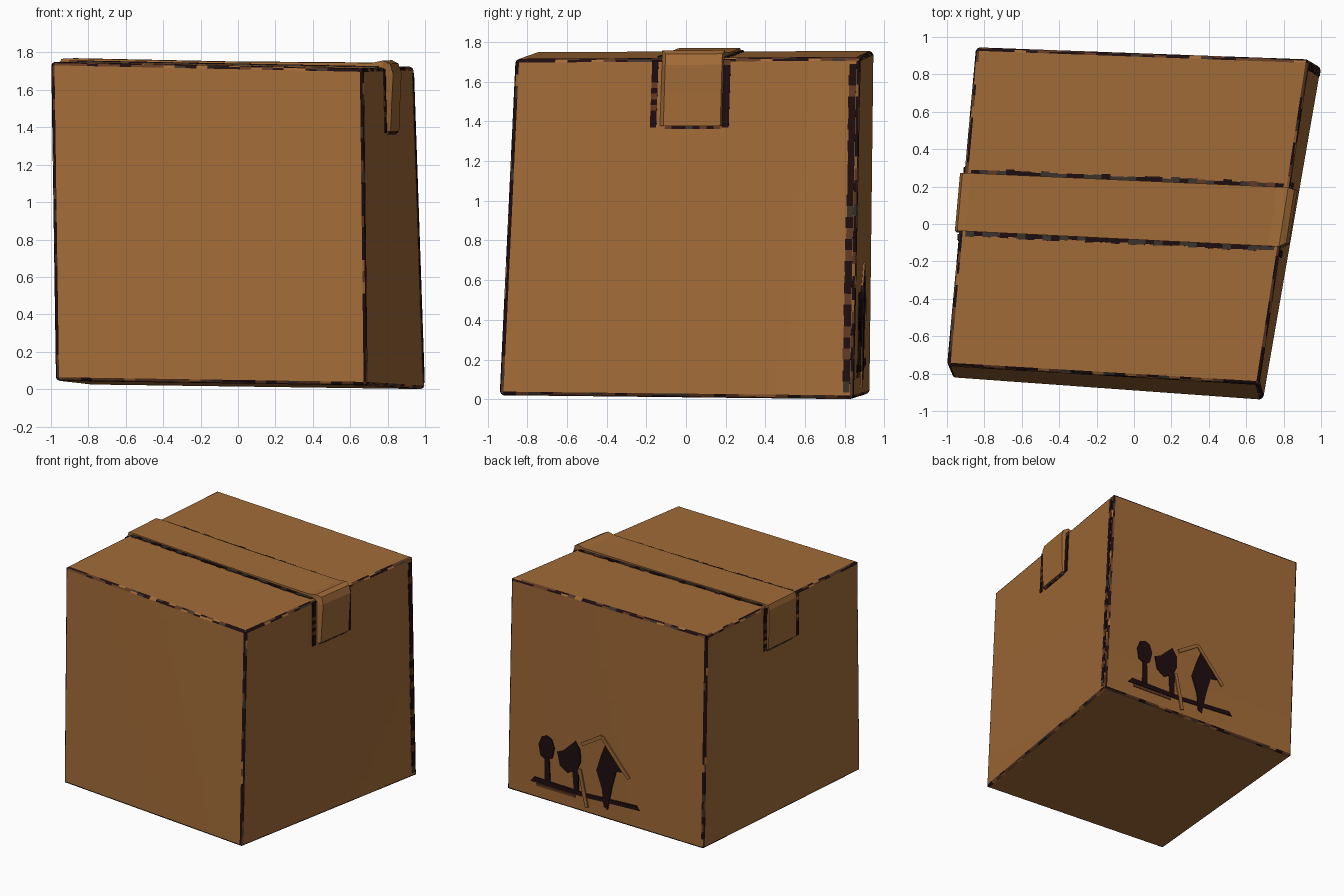
import bpy, bmesh, random
from mathutils import Vector

if "Cube" in bpy.data.objects:
    bpy.data.objects.remove(bpy.data.objects["Cube"])

random.seed(7)

# Colours
def mat(name, rgb):
    m = bpy.data.materials.new(name)
    m.diffuse_color = (*rgb, 1)
    m.use_nodes = True
    m.node_tree.nodes["Principled BSDF"].inputs["Base Color"].default_value = m.diffuse_color
    return m

MATS = [mat("cardboard_brown", (0.36, 0.147, 0.039)),
        mat("ink_black", (0.013, 0.004, 0.005)),
        mat("worn_red_brown", (0.12, 0.042, 0.018)),
        mat("worn_grey_brown", (0.045, 0.033, 0.024))]
BROWN, INK, RED, GREY = range(4)

# Eight corners of the crooked box, keyed by (right?, back?, top?)
C = {(0, 0, 0): (-0.975, -0.82, 0.045), (1, 0, 0): (0.69, -0.94, 0.02),
     (1, 1, 0): (1.0, 0.845, 0.0), (0, 1, 0): (-0.80, 0.925, 0.025),
     (0, 0, 1): (-1.0, -0.76, 1.75), (1, 0, 1): (0.67, -0.86, 1.715),
     (1, 1, 1): (0.94, 0.88, 1.725), (0, 1, 1): (-0.845, 0.945, 1.755)}

def box_point(u, v, w):
    """Map unit-cube coordinates onto the crooked box."""
    p = Vector()
    for (i, j, k), c in C.items():
        p += Vector(c) * ((u if i else 1 - u) * (v if j else 1 - v) * (w if k else 1 - w))
    return p

def finish(bm, name):
    bmesh.ops.remove_doubles(bm, verts=bm.verts, dist=1e-5)
    bmesh.ops.recalc_face_normals(bm, faces=bm.faces)
    me = bpy.data.meshes.new(name)
    bm.to_mesh(me)
    bm.free()
    for m in MATS:
        me.materials.append(m)
    ob = bpy.data.objects.new(name, me)
    bpy.context.collection.objects.link(ob)
    return ob

def add_plate(bm, pts, axis, out, colour):
    """Thin slab: polygon pts in unit-cube space, raised along one axis."""
    low = [bm.verts.new(box_point(*p)) for p in pts]
    high = [bm.verts.new(box_point(*[c + (out if a == axis else 0) for a, c in enumerate(p)]))
            for p in pts]
    n = len(pts)
    faces = [bm.faces.new(low[::-1]), bm.faces.new(high)]
    faces += [bm.faces.new((low[i], low[(i + 1) % n], high[(i + 1) % n], high[i])) for i in range(n)]
    for f in faces:
        f.material_index = colour

def wear(chances):
    """Pick a wear colour from (ink, red, grey) chances, else plain cardboard."""
    r = random.random()
    for c, chance in zip((INK, RED, GREY), chances):
        if r < chance:
            return c
        r -= chance
    return BROWN

# Box body: gridded cube with narrow, worn, chamfered edge rows
EDGE = 0.011
N = 28
T = [0] + [EDGE + (1 - 2 * EDGE) * i / N for i in range(N + 1)] + [1]
WEAR = {0: (0.5, 0.3, 0.08), 1: (0.4, 0.3, 0.15), 2: (0.72, 0.12, 0.08)}

def chamfered(p):
    ends = [c in (0, 1) for c in p]
    if sum(ends) >= 2:
        p = [abs(c - 0.004) if e else c for c, e in zip(p, ends)]
    return box_point(*p)

bm = bmesh.new()
worn = {}
for axis in range(3):
    a, b = [k for k in range(3) if k != axis]
    for side in (0, 1):
        def at(s, t):
            p = [0, 0, 0]
            p[axis], p[a], p[b] = side, s, t
            return bm.verts.new(chamfered(p))
        last = len(T) - 2
        for i in range(last + 1):
            for j in range(last + 1):
                f = bm.faces.new((at(T[i], T[j]), at(T[i + 1], T[j]),
                                  at(T[i + 1], T[j + 1]), at(T[i], T[j + 1])))
                along = b if i in (0, last) else a if j in (0, last) else None
                if along is not None:
                    chances = WEAR[along]
                    low_edge = (axis == 2 and side == 0) or (b == 2 and j == 0)
                    if low_edge and along != 2:
                        chances = (0.2, 0.6, 0.1)
                    f.material_index = wear(chances)
finish(bm, "cardboard_box")

# Packing tape: folded strip over the top and down both sides
outer = [(-0.012, 0.80), (-0.014, 0.985), (-0.006, 1.008), (0.02, 1.010), (0.5, 1.009),
         (0.96, 1.014), (0.995, 1.022), (1.015, 1.012), (1.024, 0.98), (1.018, 0.90), (1.012, 0.80)]
inner = [(min(max(u, 0.003), 0.997), min(w, 0.997)) for u, w in outer]
V0, V1 = 0.424, 0.606
bm = bmesh.new()
for i in range(len(outer) - 1):
    ring = [outer[i], outer[i + 1], inner[i + 1], inner[i]]
    ends = []
    for v, pinch in ((V0, 0.012), (V1, -0.006)):
        ends.append([bm.verts.new(box_point(u, v + (pinch if u > 1.001 else 0), w)) for u, w in ring])
    A, B = ends
    bm.faces.new((A[0], A[1], B[1], B[0]))
    for E in (A, B):
        bm.faces.new((E[0], E[1], E[2], E[3]))
    if i in (0, len(outer) - 2):
        k = (0, 3) if i == 0 else (1, 2)
        bm.faces.new((A[k[0]], A[k[1]], B[k[1]], B[k[0]]))
finish(bm, "packing_tape")

# Dark worn lines beside the tape, on top and on both hanging ends
bm = bmesh.new()
STEPS = 36
for i in range(STEPS):
    u0, u1 = 0.02 + 0.96 * i / STEPS, 0.02 + 0.96 * (i + 1) / STEPS
    for v, d in ((V0, -1), (V1, 1)):
        c = wear((0.5, 0.15, 0.35))
        wd = d * random.uniform(0.010, 0.017)
        add_plate(bm, [(u0, v, 1), (u1, v, 1), (u1, v + wd, 1), (u0, v + wd, 1)], 2, 0.004, c)
for u, out in ((0, -0.004), (1, 0.004)):
    for i in range(12):
        w0, w1 = 0.795 + 0.2 * i / 12, 0.795 + 0.2 * (i + 1) / 12
        for v, wd in ((0.415, -0.018), (0.604, 0.020)):
            c = wear((0.65, 0.15, 0.15))
            add_plate(bm, [(u, v, w0), (u, v, w1), (u, v + wd, w1), (u, v + wd, w0)], 0, out, c)
    for i in range(8):
        v0, v1 = 0.44 + 0.16 * i / 8, 0.44 + 0.16 * (i + 1) / 8
        c = wear((0.4, 0.5, 0.1))
        add_plate(bm, [(u, v0, 0.79), (u, v1, 0.79), (u, v1, 0.803), (u, v0, 0.803)], 0, out, c)
finish(bm, "tape_shadow_lines")

# Wide dark line down the right face near the back corner
bm = bmesh.new()
for i in range(30):
    w0, w1 = 0.02 + 0.96 * i / 30, 0.02 + 0.96 * (i + 1) / 30
    v0 = random.uniform(0.966, 0.970)
    add_plate(bm, [(1, v0, w0), (1, 0.988, w0), (1, 0.988, w1), (1, v0, w1)], 0, 0.002,
              wear((0.85, 0.12, 0.03)))
finish(bm, "back_corner_line")

# Printed picture on the back face; points are (distance from right end, height)
bm = bmesh.new()

def back_print(pts, colour, out=0.004):
    add_plate(bm, [(1 - t, 1, w) for t, w in pts], 1, out, colour)

# round tree
back_print([(0.20, 0.31), (0.225, 0.30), (0.24, 0.26), (0.23, 0.21), (0.20, 0.195),
            (0.17, 0.21), (0.16, 0.26), (0.175, 0.30)], INK)
back_print([(0.193, 0.20), (0.215, 0.20), (0.222, 0.095), (0.195, 0.095)], INK)
# ragged tree
back_print([(0.345, 0.325), (0.37, 0.29), (0.375, 0.235), (0.355, 0.19), (0.31, 0.165),
            (0.27, 0.19), (0.255, 0.25), (0.285, 0.265), (0.31, 0.29)], INK)
back_print([(0.333, 0.19), (0.365, 0.20), (0.365, 0.09), (0.343, 0.09)], INK)
# pointed tree with tapering trunk
back_print([(0.50, 0.36), (0.535, 0.325), (0.605, 0.25), (0.555, 0.24), (0.535, 0.16),
            (0.515, 0.05), (0.495, 0.06), (0.485, 0.14), (0.455, 0.22), (0.475, 0.29)], INK)
# ground lines
back_print([(0.12, 0.075), (0.14, 0.10), (0.40, 0.095), (0.66, 0.11), (0.675, 0.09), (0.40, 0.075)], INK, 0.003)
back_print([(0.15, 0.06), (0.35, 0.06), (0.35, 0.072), (0.15, 0.072)], RED, 0.003)
# raised cardboard strokes of the roof and post
for a, b in (((0.38, 0.32), (0.48, 0.385)), ((0.48, 0.385), (0.62, 0.225)), ((0.37, 0.20), (0.41, 0.03))):
    d = (Vector(b) - Vector(a)).normalized() * 0.008
    back_print([(a[0] - d.y, a[1] + d.x), (b[0] - d.y, b[1] + d.x),
                (b[0] + d.y, b[1] - d.x), (a[0] + d.y, a[1] - d.x)], BROWN, 0.0055)
finish(bm, "printed_trees")
